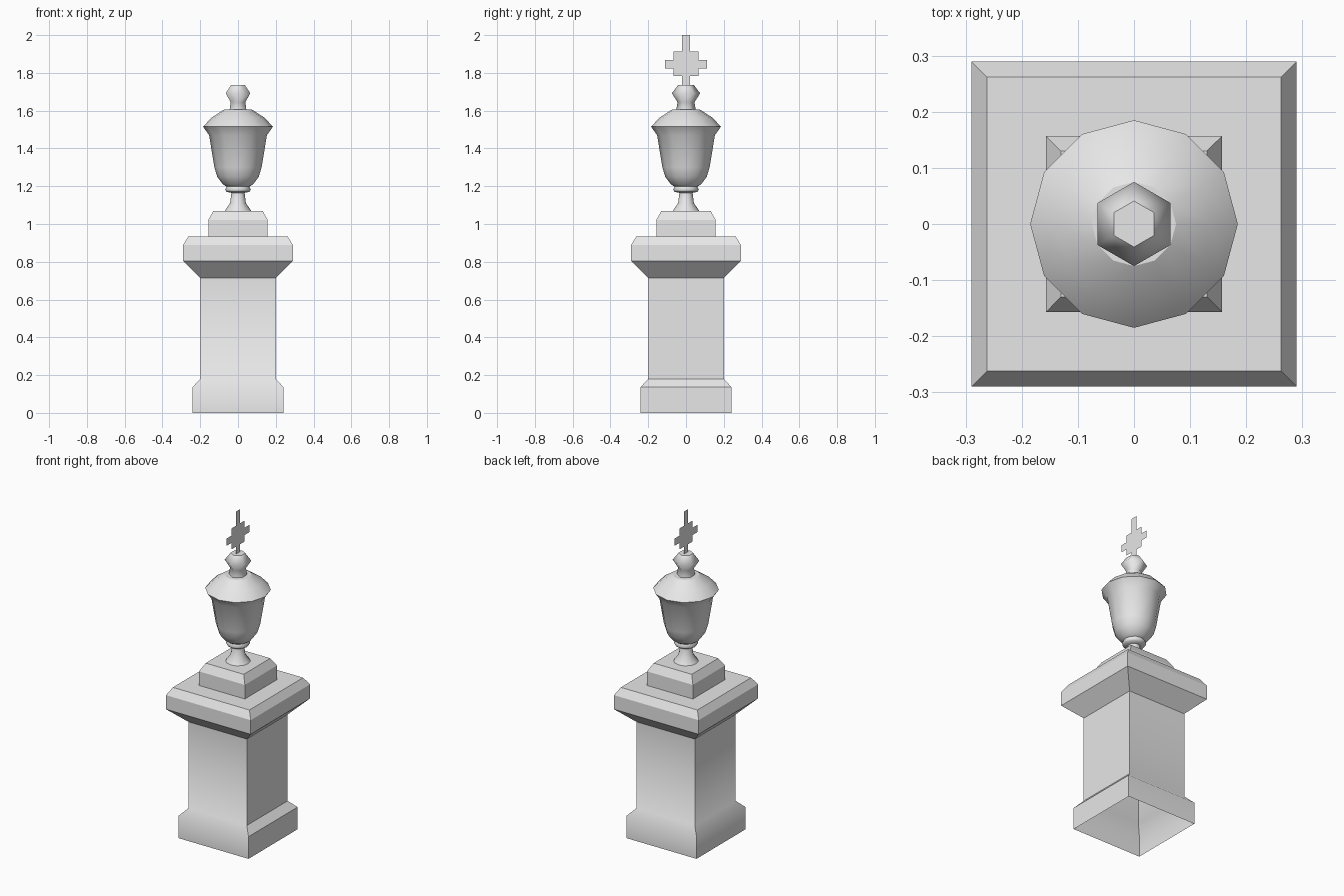
import bpy
import bmesh
from math import sin, cos, pi, sqrt, radians

cube = bpy.data.objects.get("Cube")
if cube:
    bpy.data.objects.remove(cube, do_unlink=True)

stone = bpy.data.materials.new("grey stone")
stone.use_nodes = True
GREY = (0.8, 0.8, 0.8, 1)
stone.diffuse_color = GREY
stone.node_tree.nodes["Principled BSDF"].inputs["Base Color"].default_value = GREY


def finish(name, bm):
    mesh = bpy.data.meshes.new(name)
    bm.to_mesh(mesh)
    bm.free()
    mesh.materials.append(stone)
    obj = bpy.data.objects.new(name, mesh)
    bpy.context.collection.objects.link(obj)
    return obj


def loft(name, profile, sides, start=0.0, scale=1.0, sharp=0.0, cap=True, flat=None):
    """Stack regular polygon rings from (radius, height) pairs, lowest first."""
    bm = bmesh.new()
    rings = []
    for r, z in profile:
        angles = [start + 2 * pi * i / sides for i in range(sides)]
        rings.append([bm.verts.new((r * scale * cos(a), r * scale * sin(a), z)) for a in angles])
    for low, high in zip(rings, rings[1:]):
        for i in range(sides):
            j = (i + 1) % sides
            bm.faces.new((low[i], low[j], high[j], high[i]))
    top = bm.faces.new(rings[-1]) if cap else None
    bm.normal_update()
    for f in bm.faces:
        f.smooth = sharp > 0 and f is not top and not (flat and flat(f))
    for e in bm.edges:
        if len(e.link_faces) == 2:
            e.smooth = top not in e.link_faces and e.calc_face_angle() < radians(sharp)
    return finish(name, bm)


def block(name, profile, **options):
    """Square loft; the profile gives half-widths."""
    return loft(name, profile, 4, pi / 4, sqrt(2), **options)


# Pedestal: hollow shaft with a flared foot, one side faceted
block("pedestal_shaft", [(0.24, 0), (0.24, 0.137), (0.2, 0.18), (0.2, 0.715)],
      sharp=60, cap=False, flat=lambda f: f.normal.x > 0.5)
block("pedestal_cap", [(0.2, 0.715), (0.29, 0.803), (0.29, 0.89), (0.262, 0.935)])
block("urn_plinth", [(0.157, 0.935), (0.157, 1.022), (0.13, 1.07)])

# Urn: foot, collar and bowl
loft("urn_body", [(0.07, 1.07), (0.042, 1.11), (0.035, 1.165), (0.06, 1.17),
                  (0.068, 1.182), (0.06, 1.198), (0.08, 1.21), (0.11, 1.25),
                  (0.125, 1.3), (0.153, 1.47), (0.185, 1.515)],
     12, sharp=80, cap=False)
loft("urn_lid", [(0.185, 1.515), (0.14, 1.563), (0.075, 1.605)], 12, sharp=80)

# Six-sided finial knob
loft("finial", [(0.052, 1.6), (0.045, 1.645), (0.075, 1.692), (0.041, 1.737)],
     6, start=pi / 2, sharp=80)

# Thin stepped cross, a single sheet facing sideways
half = [(0.02, 1.73), (0.02, 1.783), (0.065, 1.783), (0.065, 1.823), (0.11, 1.823),
        (0.11, 1.868), (0.065, 1.868), (0.065, 1.912), (0.02, 1.912), (0.02, 2.0)]
outline = half + [(-y, z) for y, z in reversed(half)]
bm = bmesh.new()
bm.faces.new([bm.verts.new((0, y, z)) for y, z in outline])
finish("cross", bm)
